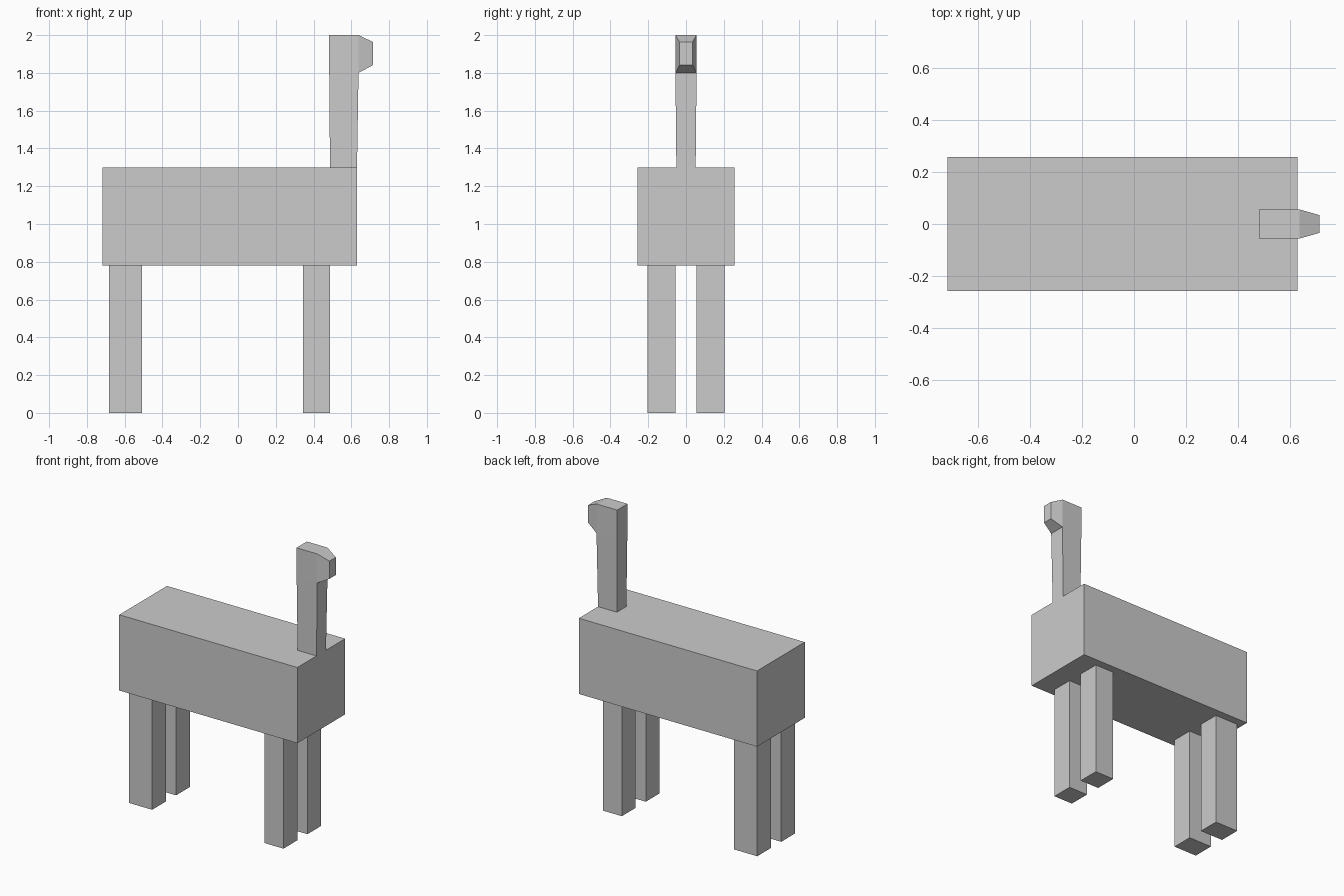
import bpy
import bmesh

if "Cube" in bpy.data.objects:
    bpy.data.objects.remove(bpy.data.objects["Cube"])


def loft(name, rings, cap_start=True, cap_end=True):
    """Join a row of four-point rings into a flat-faced solid."""
    bm = bmesh.new()
    loops = [[bm.verts.new(p) for p in ring] for ring in rings]
    for a, b in zip(loops, loops[1:]):
        for i in range(4):
            j = (i + 1) % 4
            bm.faces.new((a[i], a[j], b[j], b[i]))
    if cap_start:
        bm.faces.new(loops[0][::-1])
    if cap_end:
        bm.faces.new(loops[-1])
    if cap_start and cap_end:
        bmesh.ops.recalc_face_normals(bm, faces=bm.faces[:])
    mesh = bpy.data.meshes.new(name)
    bm.to_mesh(mesh)
    bm.free()
    obj = bpy.data.objects.new(name, mesh)
    bpy.context.collection.objects.link(obj)
    return obj


def level_ring(x0, x1, y0, y1, z):
    return [(x0, y0, z), (x1, y0, z), (x1, y1, z), (x0, y1, z)]


def upright_ring(x, half_y, z0, z1):
    return [(x, -half_y, z0), (x, half_y, z0), (x, half_y, z1), (x, -half_y, z1)]


# Body block
loft("body", [level_ring(-0.718, 0.63, -0.258, 0.258, z) for z in (0.78, 1.298)])

# Legs, open where they meet the body, mirrored across y
for name, x0, x1 in (("hind_leg", -0.682, -0.507), ("front_leg", 0.343, 0.487)):
    leg = loft(name, [level_ring(x0, x1, -0.204, -0.055, z) for z in (0.0, 0.78)],
               cap_end=False)
    mirror = leg.modifiers.new("mirror", 'MIRROR')
    mirror.use_axis = (False, True, False)

# Neck, widening slightly up into the back of the head
loft("neck", [
    level_ring(0.487, 0.63, -0.051, 0.051, 1.298),
    level_ring(0.483, 0.638, -0.056, 0.056, 1.80),
    level_ring(0.482, 0.638, -0.056, 0.056, 2.0),
], cap_start=False)

# Tapered snout
loft("snout", [
    upright_ring(0.638, 0.056, 1.80, 2.0),
    upright_ring(0.716, 0.034, 1.842, 1.963),
], cap_start=False)
